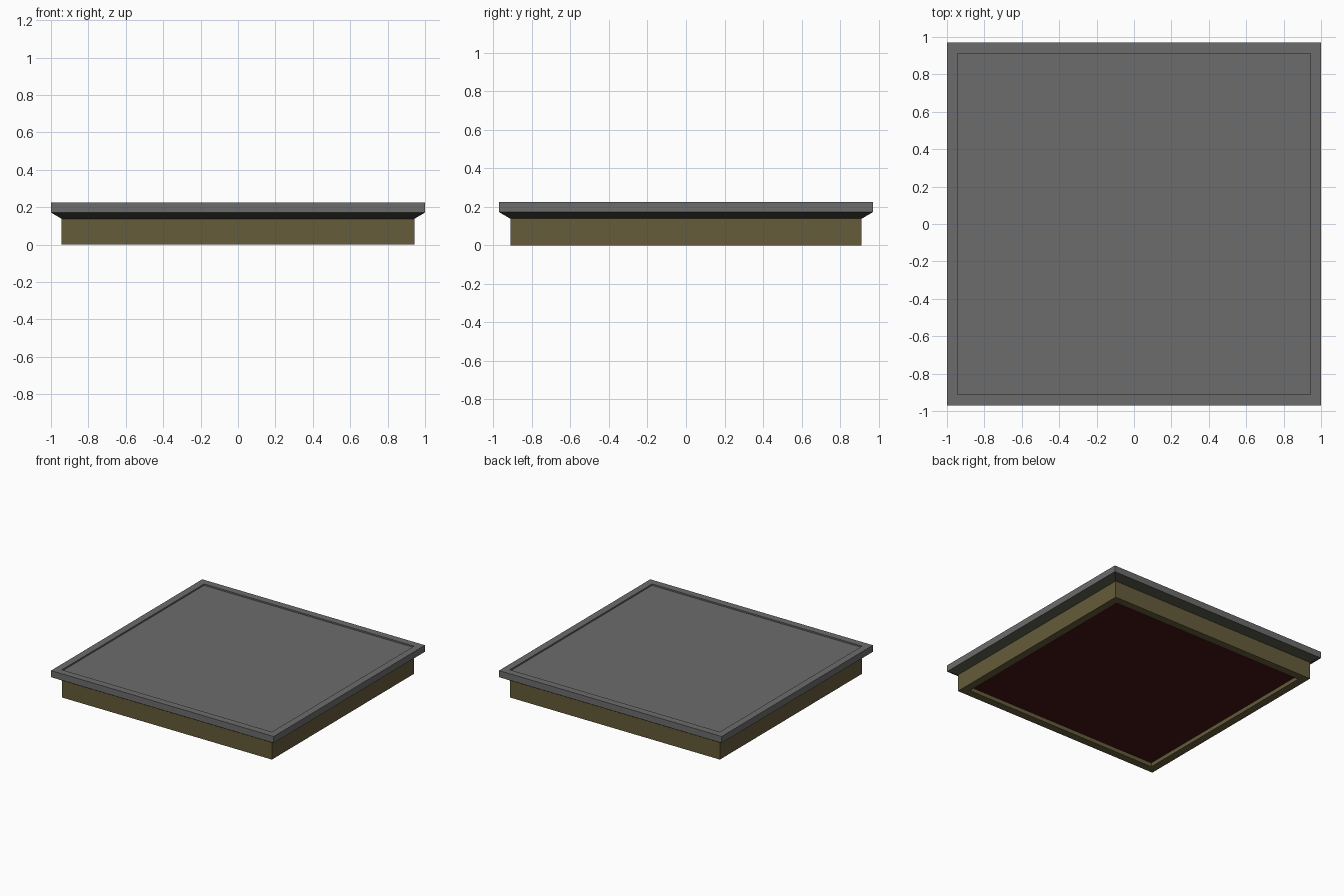
import bpy, bmesh

if "Cube" in bpy.data.objects:
    bpy.data.objects.remove(bpy.data.objects["Cube"])


def material(name, rgb):
    m = bpy.data.materials.new(name)
    m.diffuse_color = (*rgb, 1)
    m.use_nodes = True
    m.node_tree.nodes["Principled BSDF"].inputs["Base Color"].default_value = m.diffuse_color
    return m


GREY = material("roof grey", (0.15, 0.15, 0.15))
OLIVE = material("olive wall", (0.13, 0.106, 0.043))
TRIM = material("dark olive trim", (0.05, 0.052, 0.036))
RED = material("dark red ceiling", (0.06, 0.008, 0.008))


def loft(name, rings, mat, cap=False):
    """Join rectangular rings (half x, half y, z); cap fills the last ring."""
    bm = bmesh.new()
    loops = [[bm.verts.new((sx * x, sy * y, z))
              for sx, sy in ((-1, -1), (1, -1), (1, 1), (-1, 1))]
             for x, y, z in rings]
    for a, b in zip(loops, loops[1:]):
        for i in range(4):
            j = (i + 1) % 4
            bm.faces.new((a[i], a[j], b[j], b[i]))
    if cap:
        bm.faces.new(loops[-1])
    mesh = bpy.data.meshes.new(name)
    bm.to_mesh(mesh)
    bm.free()
    mesh.materials.append(mat)
    ob = bpy.data.objects.new(name, mesh)
    bpy.context.collection.objects.link(ob)
    return ob


WALL = (0.943, 0.912)
RIM = (1.0, 0.97)
INNER = (0.88, 0.849)

# Roof slab: rim edge, rim top, shallow recess and panel
loft("roof_slab", [(*RIM, 0.172), (*RIM, 0.225), (*WALL, 0.225), (*WALL, 0.213)],
     GREY, cap=True)

# Sloped underside of the overhanging rim
loft("eave", [(*WALL, 0.138), (*RIM, 0.172)], TRIM)

# Wall: inner lip, bottom edge and outer side
loft("wall", [(*INNER, 0.032), (*INNER, 0), (*WALL, 0), (*WALL, 0.138)], OLIVE)

# Ceiling inside the wall, facing down
ceiling = loft("ceiling", [(*INNER, 0.032)], RED, cap=True)
ceiling.data.flip_normals()
